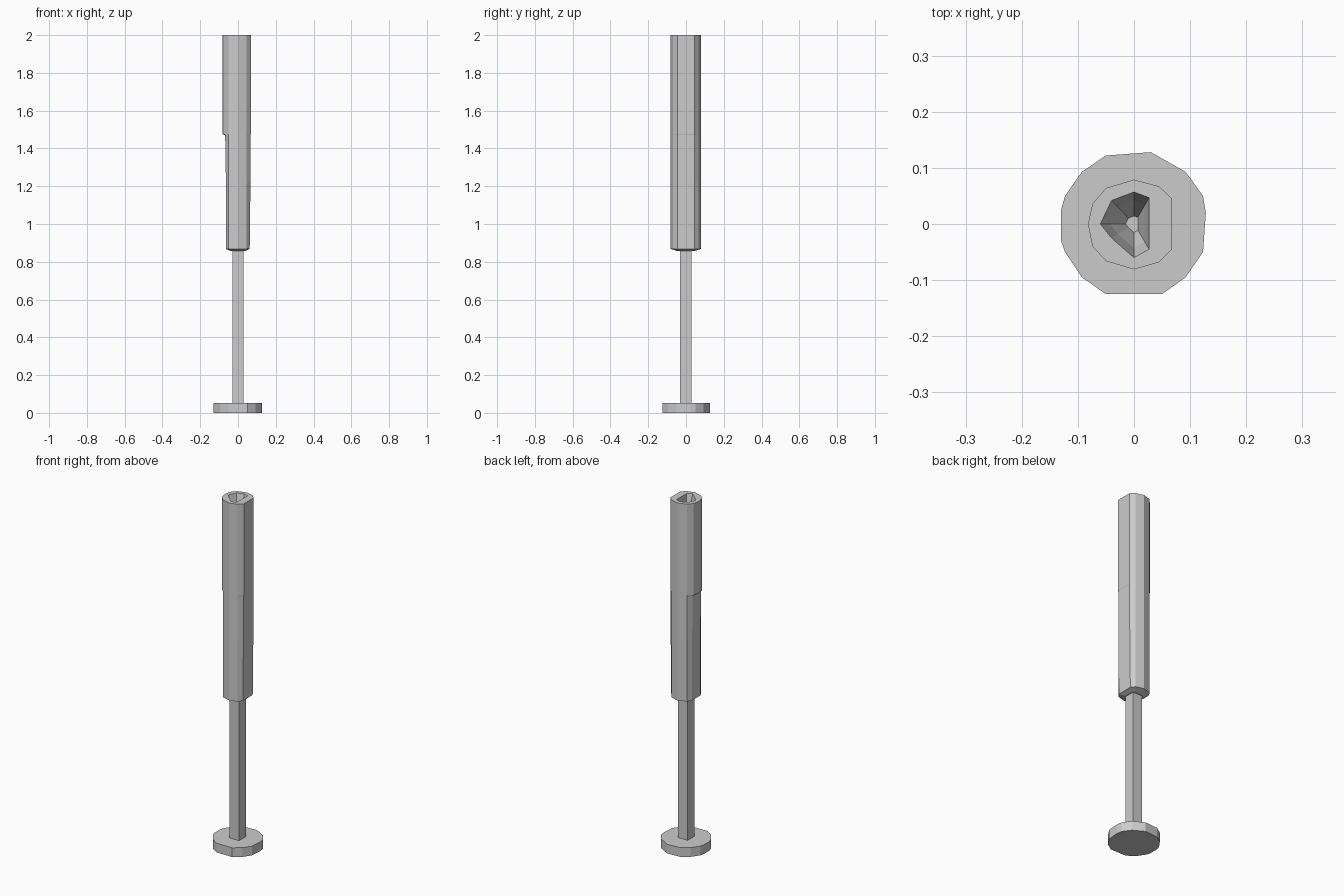
import bpy, bmesh

if "Cube" in bpy.data.objects:
    bpy.data.objects.remove(bpy.data.objects["Cube"])


def loft(name, sections):
    """Skin a stack of equal-count outlines, given as (outline, z), and cap both ends."""
    bm = bmesh.new()
    rings = [[bm.verts.new((x, y, z)) for x, y in pts] for pts, z in sections]
    n = len(rings[0])
    for a, b in zip(rings, rings[1:]):
        for i in range(n):
            j = (i + 1) % n
            bm.faces.new((a[i], a[j], b[j], b[i]))
    bm.faces.new(rings[0][::-1])
    bm.faces.new(rings[-1])
    bmesh.ops.recalc_face_normals(bm, faces=bm.faces)
    mesh = bpy.data.meshes.new(name)
    bm.to_mesh(mesh)
    bm.free()
    obj = bpy.data.objects.new(name, mesh)
    bpy.context.collection.objects.link(obj)
    return obj


def scaled(pts, s):
    return [(x * s, y * s) for x, y in pts]


def clipped(pts, left, right):
    return [(min(max(x, left), right), y) for x, y in pts]


# Faceted foot disc
foot = [(0.128, 0.02), (0.123, 0.05), (0.092, 0.093), (0.03, 0.128), (-0.05, 0.122),
        (-0.093, 0.093), (-0.123, 0.05), (-0.13, 0.025), (-0.13, -0.03), (-0.123, -0.05),
        (-0.093, -0.095), (-0.05, -0.125), (0.05, -0.125), (0.092, -0.095), (0.123, -0.05)]
loft("foot_disc", [(foot, 0.0), (foot, 0.053)])

# Square stem
square = [(0.03, -0.033), (0.03, 0.028), (-0.03, 0.028), (-0.03, -0.033)]
loft("stem", [(square, 0.05), (square, 0.875)])

# Thick upper handle, slightly flattened on both sides, stepped on the left
tube = [(0.068, -0.045), (0.068, 0.045), (0.045, 0.067), (0, 0.079), (-0.05, 0.064),
        (-0.074, 0.036), (-0.082, 0), (-0.074, -0.04), (-0.05, -0.066), (0, -0.081),
        (0.045, -0.068)]
lower = clipped(tube, -0.068, 0.066)
handle = loft("handle", [
    (scaled(lower, 0.6), 0.858),
    (clipped(tube, -0.064, 0.062), 0.868),
    (clipped(tube, -0.064, 0.066), 1.22),
    (lower, 1.47),
    (tube, 1.475),
    (tube, 2.0)])

# Faceted socket sunk into the top of the handle
hole = [(0.027, -0.045), (0.027, 0.047), (0, 0.057), (-0.04, 0.042), (-0.06, 0),
        (-0.04, -0.025), (0, -0.06)]
cutter = loft("socket_cutter", [
    (scaled(hole, 0.25), 1.88),
    (scaled(hole, 0.72), 1.94),
    (hole, 2.0),
    (hole, 2.05)])
cutter.hide_render = True
cutter.hide_viewport = True
cut = handle.modifiers.new("socket", 'BOOLEAN')
cut.operation = 'DIFFERENCE'
cut.solver = 'EXACT'
cut.object = cutter
